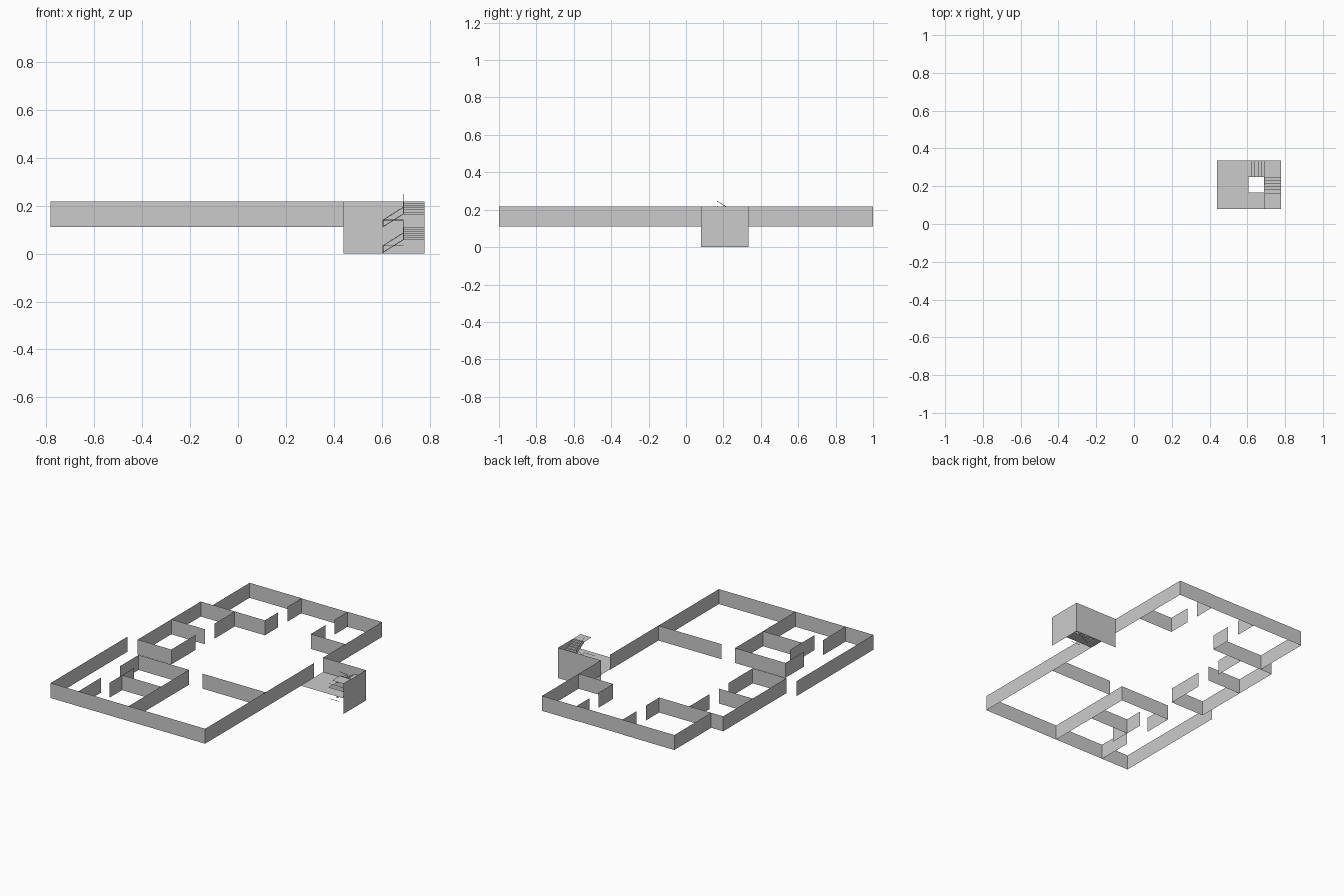
import bpy
from mathutils import Vector

if "Cube" in bpy.data.objects:
    bpy.data.objects.remove(bpy.data.objects["Cube"])

Z0, Z1 = 0.11, 0.217          # storey wall bottom / top


def sheet(name, path, offset):
    """Sweep an open polyline along a straight offset to make a thin sheet."""
    off = Vector(offset)
    low = [Vector(p) for p in path]
    n = len(low)
    me = bpy.data.meshes.new(name)
    me.from_pydata(low + [p + off for p in low], [],
                   [(i, i + 1, n + i + 1, n + i) for i in range(n - 1)])
    ob = bpy.data.objects.new(name, me)
    bpy.context.collection.objects.link(ob)
    return ob


def wall(name, plan, z0=Z0, z1=Z1):
    return sheet(name, [(x, y, z0) for x, y in plan], (0, 0, z1 - z0))


def floor(name, x0, x1, y0, y1, z):
    return sheet(name, [(x0, y0, z), (x1, y0, z)], (0, y1 - y0, 0))


def rail(name, a, b):
    """Thin square bar between two points."""
    cu = bpy.data.curves.new(name, 'CURVE')
    cu.dimensions = '3D'
    cu.bevel_depth = 0.0015
    cu.bevel_resolution = 0
    sp = cu.splines.new('POLY')
    sp.points.add(1)
    for p, c in zip(sp.points, (a, b)):
        p.co = (*c, 1)
    ob = bpy.data.objects.new(name, cu)
    bpy.context.collection.objects.link(ob)


# Outer and room walls, each run listed in plan
runs = {
    "back_left_room": [(-.197, .84), (-.197, 1), (-.608, 1), (-.608, .585), (-.197, .585), (-.197, .735)],
    "back_wall": [(-.197, .997), (.167, .997)],
    "back_right_room": [(.167, .85), (.167, 1), (.44, 1), (.44, .335)],
    "back_right_partition": [(.167, .75), (.167, .585), (.44, .585)],
    "left_room": [(-.435, .355), (-.435, .583), (-.703, .583), (-.703, -.13), (-.437, -.13), (-.437, .145)],
    "left_room_partition": [(-.703, .25), (-.437, .25)],
    "outer_front_wall": [(-.783, -.13), (-.783, -1), (.44, -1), (.44, .23)],
    "front_room": [(-.563, -.53), (-.563, -.32), (-.165, -.32), (-.165, -1)],
    "front_room_stub": [(-.563, -.745), (-.563, -1)],
    "front_cubicle_side": [(-.473, -.50), (-.473, -.78)],
    "front_cubicle_divider": [(-.473, -.635), (-.165, -.635)],
    "hall_partition": [(-.06, -.317), (.44, -.317)],
}
for name, plan in runs.items():
    wall(name + "_walls", plan)

# Stair tower: outer walls on the back and right sides, full height
XA, XB, XC = .605, .69, .778      # well left, well right, tower right
YA, YB, YC = .08, .165, .25       # tower front, well front, well back
YD = .335                         # tower back
wall("stair_tower_walls", [(.44, YD), (XC, YD), (XC, YA)], 0, Z1)

# Stair lobby floor around the open well
floor("lobby_floor", .44, XA, YA, YD, Z0 + .003)
floor("lobby_floor_front", XA, XC, YA, YB, Z0 + .003)
floor("upper_landing", XB, XC, YA, YB, Z1)


# Two quarter-turn flights per storey
def steps(start, run, rise, n):
    p, pts = Vector(start), [Vector(start)]
    for i in range(n):
        p = p + Vector((0, 0, rise / n))
        pts.append(p)
        if i < n - 1:
            p = p + Vector(run) / (n - 1)
            pts.append(p)
    return pts


N, H, G = 6, .0535, .03
for level, z in (("lower", .003), ("upper", Z0)):
    m, t = z + H, z + 2 * H
    sheet(level + "_first_flight", steps((XA, YC, z), (XB - XA, 0, 0), H, N), (0, YD - YC, 0))
    floor(level + "_half_landing", XB, XC, YC, YD, m)
    sheet(level + "_second_flight", steps((XB, YC, m), (0, YB - YC, 0), H, N), (XC - XB, 0, 0))
    # Handrails, stringers and posts around the well
    for part, g in (("handrail", G), ("stringer", 0.002)):
        rail(f"{level}_first_{part}", (XA, YC, z + g), (XB, YC, m + g))
        rail(f"{level}_second_{part}", (XB, YC, m + g), (XB, YB, t + g))
    rail(level + "_well_rail", (XA, YB, z + G), (XB, YB, z + G))
    rail(level + "_start_post", (XA, YC, z), (XA, YC, z + G))
    rail(level + "_turn_post", (XB, YC, m), (XB, YC, m + G))
